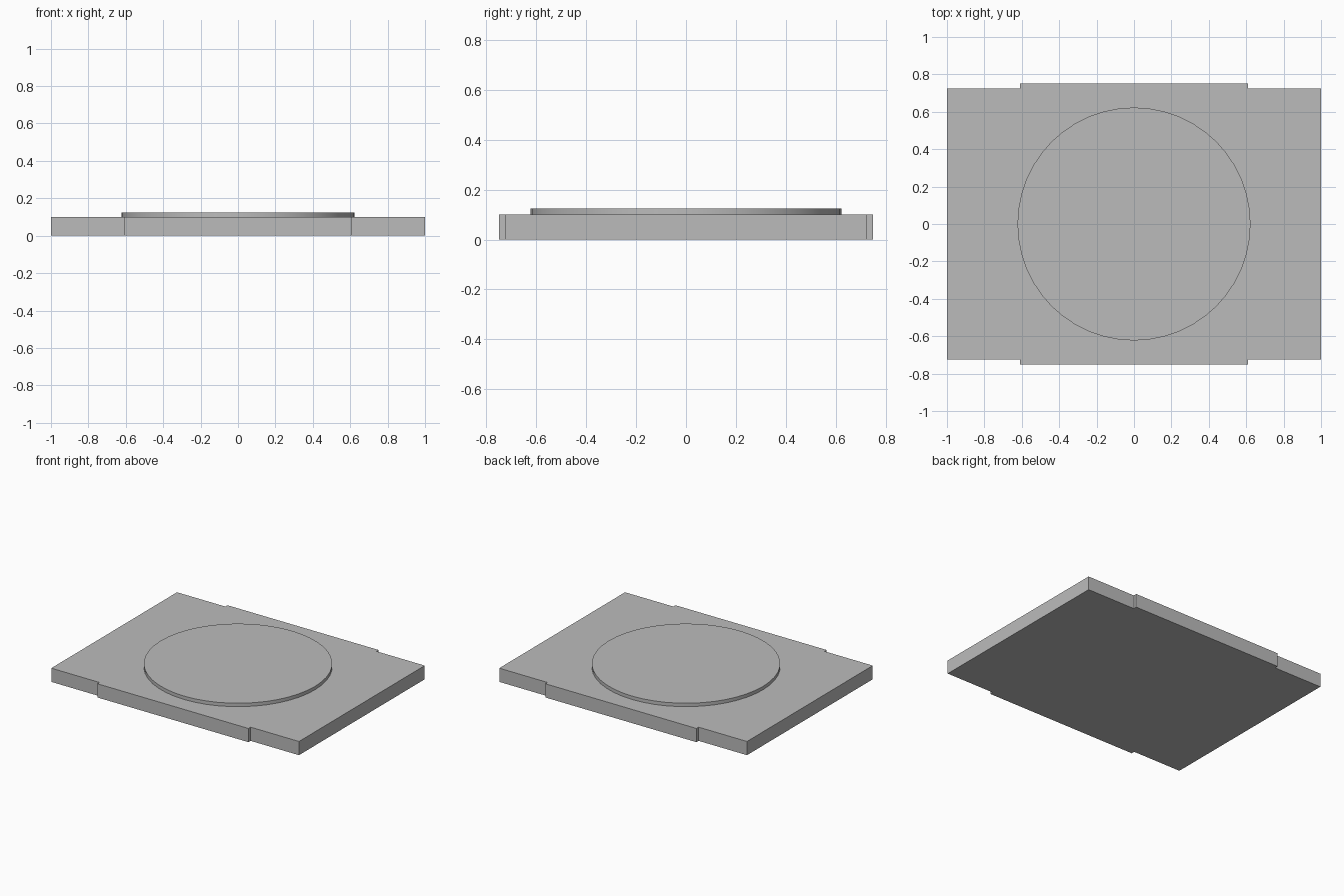
import bpy
import bmesh

cube = bpy.data.objects.get("Cube")
if cube:
    bpy.data.objects.remove(cube, do_unlink=True)

# Single plain grey
GREY = (0.5, 0.5, 0.5, 1.0)
grey = bpy.data.materials.new("plain grey")
grey.use_nodes = True
grey.diffuse_color = GREY
grey.node_tree.nodes["Principled BSDF"].inputs["Base Color"].default_value = GREY

BASE_TOP = 0.1
DISC_TOP = 0.125


def add_object(name, bm):
    bmesh.ops.recalc_face_normals(bm, faces=bm.faces)
    mesh = bpy.data.meshes.new(name)
    bm.to_mesh(mesh)
    bm.free()
    mesh.materials.append(grey)
    obj = bpy.data.objects.new(name, mesh)
    bpy.context.collection.objects.link(obj)
    return obj


# Base slab: one quarter of the outline, mirrored to all four corners
quarter = [(1.0, 0.725), (0.61, 0.725), (0.61, 0.75)]
half = quarter + [(-x, y) for x, y in reversed(quarter)]
outline = half + [(x, -y) for x, y in reversed(half)]
bm = bmesh.new()
bottom = bm.faces.new([bm.verts.new((x, y, 0)) for x, y in outline])
extruded = bmesh.ops.extrude_face_region(bm, geom=[bottom], use_keep_orig=True)["geom"]
top_verts = [v for v in extruded if isinstance(v, bmesh.types.BMVert)]
bmesh.ops.translate(bm, verts=top_verts, vec=(0, 0, BASE_TOP))
add_object("base_slab", bm)

# Raised round platform, seated slightly into the slab
bm = bmesh.new()
low = BASE_TOP - 0.01
bmesh.ops.create_cone(bm, cap_ends=True, segments=48, radius1=0.623,
                      radius2=0.623, depth=DISC_TOP - low)
bmesh.ops.translate(bm, verts=bm.verts, vec=(0, 0, (DISC_TOP + low) / 2))
disc = add_object("raised_disc", bm)

bpy.ops.object.select_all(action="DESELECT")
disc.select_set(True)
bpy.context.view_layer.objects.active = disc
bpy.ops.object.shade_smooth_by_angle()
